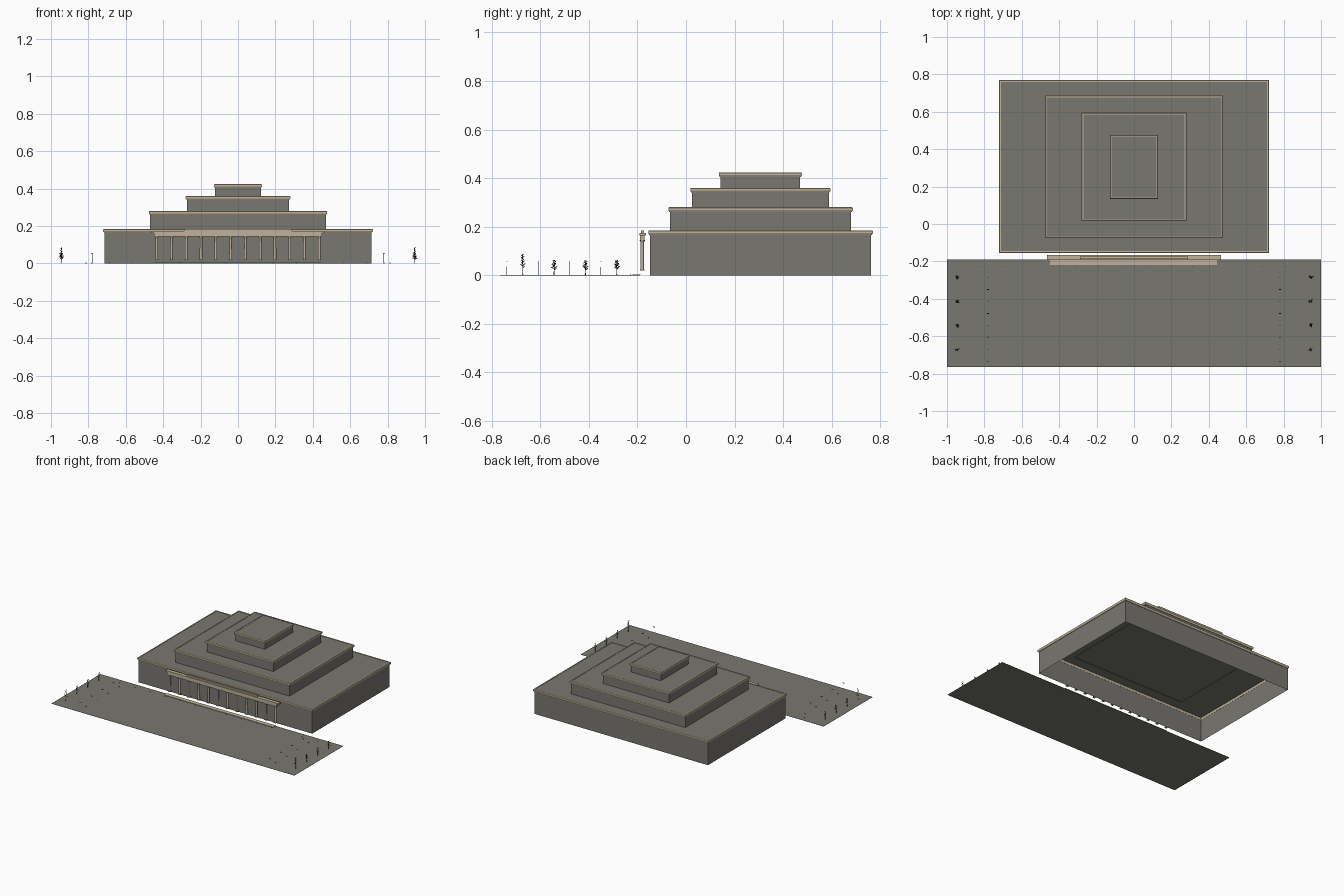
import bpy, bmesh, math, random
from mathutils import Vector

random.seed(4)
if "Cube" in bpy.data.objects:
    bpy.data.objects.remove(bpy.data.objects["Cube"])


def material(name, colour):
    m = bpy.data.materials.new(name)
    m.use_nodes = True
    m.diffuse_color = (*colour, 1)
    m.node_tree.nodes["Principled BSDF"].inputs["Base Color"].default_value = (*colour, 1)
    return m


GREY = material("grey stone", (0.19, 0.185, 0.165))
TAN = material("tan trim", (0.52, 0.45, 0.33))
DARK = material("dark metal and bark", (0.03, 0.03, 0.025))


def finish(name, bm, mat):
    bmesh.ops.recalc_face_normals(bm, faces=bm.faces)
    me = bpy.data.meshes.new(name)
    bm.to_mesh(me)
    bm.free()
    me.materials.append(mat)
    ob = bpy.data.objects.new(name, me)
    bpy.context.collection.objects.link(ob)
    return ob


def add_box(bm, x0, x1, y0, y1, z0, z1):
    verts = bmesh.ops.create_cube(bm, size=1)["verts"]
    for v in verts:
        v.co = ((x0, x1)[v.co.x > 0], (y0, y1)[v.co.y > 0], (z0, z1)[v.co.z > 0])
    return verts


def box(name, mat, *size):
    bm = bmesh.new()
    add_box(bm, *size)
    return finish(name, bm, mat)


def add_rod(bm, a, b, r0, r1, sides=5):
    a, b = Vector(a), Vector(b)
    verts = bmesh.ops.create_cone(bm, cap_ends=True, segments=sides, radius1=r0,
                                  radius2=r1, depth=(b - a).length)["verts"]
    turn = (b - a).to_track_quat("Z", "Y")
    for v in verts:
        v.co = turn @ v.co + (a + b) / 2


# Stepped tiers: hollow body open underneath, with a flared cornice around the top
def tier(name, half, y0, y1, z0, z1):
    bm = bmesh.new()
    add_box(bm, -half, half, y0, y1, z0, z1 - 0.002)
    bm.faces.ensure_lookup_table()
    bottom = min(bm.faces, key=lambda f: f.calc_center_median().z)
    bmesh.ops.delete(bm, geom=[bottom], context="FACES_ONLY")
    finish(name + "_body", bm, GREY)

    bm = bmesh.new()
    profile = [(-0.001, -0.019), (0.003, -0.019), (0.007, -0.012),
               (0.007, -0.003), (0.004, 0), (-0.003, 0), (-0.003, -0.004)]
    rings = []
    for out, dz in profile:
        h = half + out
        rings.append([bm.verts.new((x, y, z1 + dz)) for x, y in
                      ((-h, y0 - out), (h, y0 - out), (h, y1 + out), (-h, y1 + out))])
    for a, b in zip(rings, rings[1:] + rings[:1]):
        for i in range(4):
            j = (i + 1) % 4
            bm.faces.new((a[i], a[j], b[j], b[i]))
    finish(name + "_cornice", bm, TAN)


tier("lower_hall", 0.714, -0.148, 0.762, 0, 0.185)
tier("second_tier", 0.47, -0.066, 0.68, 0.18, 0.28)
tier("third_tier", 0.273, 0.025, 0.588, 0.275, 0.36)
tier("top_tier", 0.122, 0.142, 0.47, 0.355, 0.424)

# Forecourt and entrance step
box("forecourt", GREY, -1, 1, -0.765, -0.19, 0, 0.001)
box("entrance_step", TAN, -0.45, 0.445, -0.22, -0.188, 0.001, 0.004)

# Colonnade with base plates and splayed capitals
bm = bmesh.new()
for i in range(12):
    x, y = (i - 5.5) * 0.079, -0.18
    add_rod(bm, (x, y, 0.022), (x, y, 0.138), 0.0075, 0.0065, 12)
    add_box(bm, x - 0.009, x + 0.009, y - 0.009, y + 0.009, 0.019, 0.024)
    add_rod(bm, (x, y, 0.134), (x, y, 0.146), 0.0065, 0.012, 12)
finish("columns", bm, TAN)
box("architrave", TAN, -0.45, 0.45, -0.19, -0.17, 0.144, 0.166)
box("entablature_ledge", TAN, -0.465, 0.465, -0.192, -0.165, 0.163, 0.173)
box("central_parapet", TAN, -0.29, 0.29, -0.186, -0.173, 0.173, 0.184)

# Lamp posts along both sides of the forecourt
bm = bmesh.new()
for side in (-1, 1):
    for i in range(4):
        x, y = side * 0.78, -0.35 - i * 0.129
        add_rod(bm, (x, y, 0), (x, y, 0.055), 0.0012, 0.0008)
        add_box(bm, x - 0.006, x + 0.006, y - 0.002, y + 0.002, 0.054, 0.057)
finish("lamp_posts", bm, DARK)

# Sparse trees along the outer edges
bm = bmesh.new()
for side in (-1, 1):
    for i in range(4):
        x, y = side * 0.945, -0.285 - i * 0.129
        top = 0.085 if i == 3 else 0.06
        add_rod(bm, (x, y, 0), (x, y, top), 0.0018, 0.0005)
        for k in range(14):
            z = top * (0.35 + 0.045 * k)
            a = k * 2.4 + random.random()
            reach = random.uniform(0.006, 0.013) * (1.2 - 0.05 * k)
            tip = (x + reach * math.cos(a), y + reach * math.sin(a), z + 0.007)
            add_rod(bm, (x, y, z), tip, 0.0007, 0.0018, 4)
finish("trees", bm, DARK)

# Low bollards along the inner edge and beside the tree rows
bm = bmesh.new()
for i in range(14):
    x = (i - 6.5) * 0.125
    add_rod(bm, (x, -0.228, 0), (x, -0.228, 0.004), 0.002, 0.002)
for side in (-1, 1):
    for i in range(4):
        x, y = side * 0.78, -0.285 - i * 0.129
        add_rod(bm, (x, y, 0), (x, y, 0.004), 0.003, 0.003)
finish("bollards", bm, DARK)
